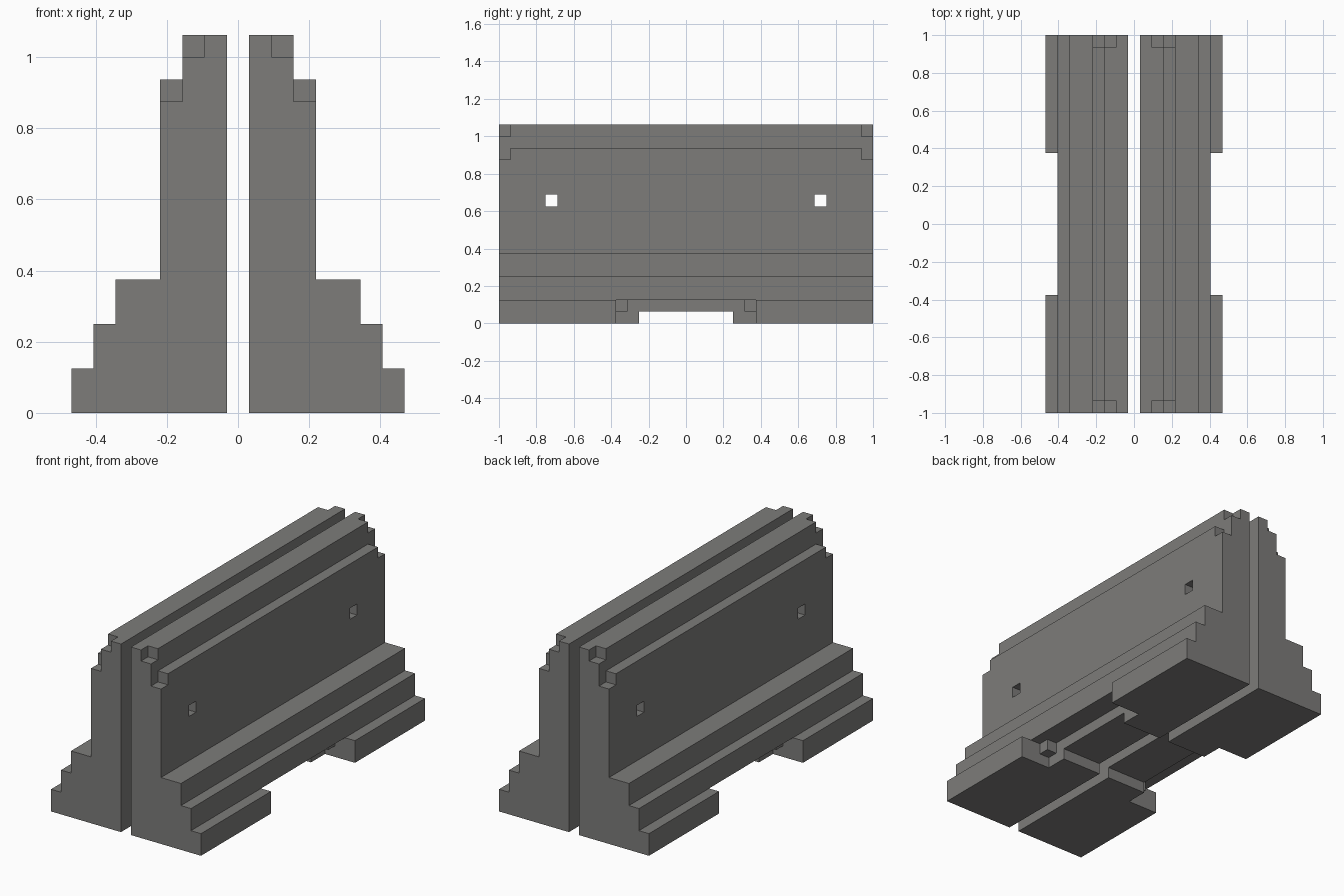
import bpy, bmesh

if "Cube" in bpy.data.objects:
    bpy.data.objects.remove(bpy.data.objects["Cube"])

U = 1 / 32  # modelling grid

concrete = bpy.data.materials.new("grey_concrete")
concrete.diffuse_color = (0.205, 0.202, 0.195, 1)
concrete.use_nodes = True
concrete.node_tree.nodes["Principled BSDF"].inputs["Base Color"].default_value = concrete.diffuse_color


def prism(name, profile, y0, y1):
    """Extrude an (x, z) profile along y."""
    bm = bmesh.new()
    face = bm.faces.new([bm.verts.new((x, y0, z)) for x, z in profile])
    ext = bmesh.ops.extrude_face_region(bm, geom=[face])
    verts = [v for v in ext["geom"] if isinstance(v, bmesh.types.BMVert)]
    bmesh.ops.translate(bm, verts=verts, vec=(0, y1 - y0, 0))
    bmesh.ops.recalc_face_normals(bm, faces=bm.faces)
    mesh = bpy.data.meshes.new(name)
    bm.to_mesh(mesh)
    bm.free()
    mesh.materials.append(concrete)
    obj = bpy.data.objects.new(name, mesh)
    bpy.context.collection.objects.link(obj)
    return obj


def box(name, x0, x1, y0, y1, z0, z1):
    return prism(name, [(x0, z0), (x1, z0), (x1, z1), (x0, z1)], y0, y1)


# Stepped half of the barrier, right of the central gap
steps = [(1, 0), (15, 0), (15, 4), (13, 4), (13, 8), (11, 8), (11, 12),
         (7, 12), (7, 30), (5, 30), (5, 34), (1, 34)]
barrier = prism("barrier_wall_pair", [(x * U, z * U) for x, z in steps], -1, 1)

# Cutters: side recess, drain tunnel, tie holes and chipped end corners
cutters = [box("recess_cutter", 9 * U, 0.6, -12 * U, 12 * U, -0.1, 4 * U),
           box("drain_cutter", -0.1, 0.7, -8 * U, 8 * U, -0.1, 2 * U)]
for s in (-1, 1):
    cutters.append(box("hole_cutter", -0.1, 0.7, *sorted((s * 22 * U, s * 24 * U)), 20 * U, 22 * U))
    ends = sorted((s * 30 * U, s * 1.1))
    cutters.append(box("top_chip_cutter", 3 * U, 0.2, *ends, 32 * U, 1.2))
    cutters.append(box("shoulder_chip_cutter", 5 * U, 0.3, *ends, 28 * U, 31 * U))

for cutter in cutters:
    cutter.hide_render = True
    mod = barrier.modifiers.new(cutter.name, 'BOOLEAN')
    mod.operation = 'DIFFERENCE'
    mod.solver = 'EXACT'
    mod.object = cutter

# Mirrored second half
barrier.modifiers.new("other_half", 'MIRROR').use_mirror_merge = False

# Bake the modifiers and drop the cutters
bpy.context.view_layer.update()
deps = bpy.context.evaluated_depsgraph_get()
baked = bpy.data.meshes.new_from_object(barrier.evaluated_get(deps))
barrier.modifiers.clear()
barrier.data = baked
for cutter in cutters:
    bpy.data.objects.remove(cutter)

# Small blocks in the upper corners of each side recess
for sx in (-1, 1):
    for sy in (-1, 1):
        box("recess_corner_block", *sorted((sx * 9 * U, sx * 11 * U)),
            *sorted((sy * 10 * U, sy * 12 * U)), 2 * U, 4 * U)
